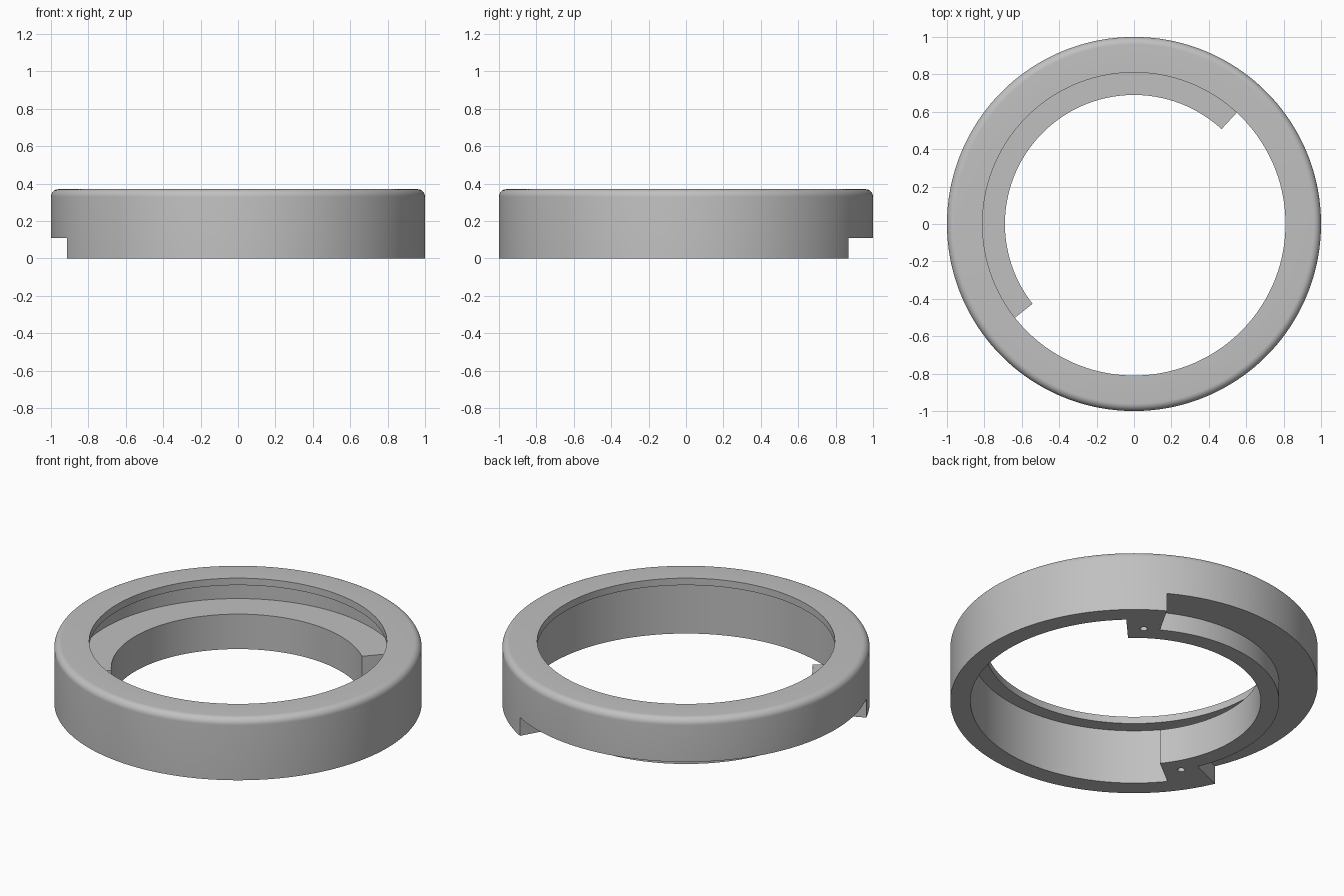
import bpy, bmesh
from math import sin, cos, pi, radians

cube = bpy.data.objects.get("Cube")
if cube:
    bpy.data.objects.remove(cube, do_unlink=True)

grey = bpy.data.materials.new("plain_grey")
grey.use_nodes = True
colour = (0.53, 0.53, 0.53, 1)
grey.diffuse_color = colour
grey.node_tree.nodes["Principled BSDF"].inputs["Base Color"].default_value = colour

HEIGHT = 0.37
FILLET = 0.04
FLANGE = (47.3, 218.2)   # angular span of the inner flange, degrees
NOTCH = (60.3, 203.9)    # angular span of the outer rebate
STEP = 2                 # degrees per segment


def revolve(name, profile, start=0, end=360):
    """Sweep a closed (radius, z) profile about the z axis."""
    bm = bmesh.new()
    full = end - start == 360
    steps = round((end - start) / STEP)
    rings = []
    for i in range(steps if full else steps + 1):
        a = radians(start + (end - start) * i / steps)
        rings.append([bm.verts.new((r * cos(a), r * sin(a), z)) for r, z in profile])
    n = len(profile)
    for i in range(steps):
        p, q = rings[i], rings[(i + 1) % len(rings)]
        for j in range(n):
            k = (j + 1) % n
            bm.faces.new((p[j], q[j], q[k], p[k]))
    if not full:
        bm.faces.new(rings[0])
        bm.faces.new(rings[-1])
    bmesh.ops.recalc_face_normals(bm, faces=bm.faces)
    return finish(name, bm)


def finish(name, bm):
    mesh = bpy.data.meshes.new(name)
    bm.to_mesh(mesh)
    bm.free()
    mesh.materials.append(grey)
    ob = bpy.data.objects.new(name, mesh)
    bpy.context.collection.objects.link(ob)
    return ob


def box_profile(r0, r1, z0, z1):
    return [(r0, z0), (r1, z0), (r1, z1), (r0, z1)]


def combine(target, tool, operation):
    mod = target.modifiers.new(tool.name, "BOOLEAN")
    mod.operation = operation
    mod.solver = "EXACT"
    mod.object = tool
    bpy.context.view_layer.objects.active = target
    bpy.ops.object.modifier_apply(modifier=mod.name)
    bpy.data.objects.remove(tool, do_unlink=True)


# Outer ring with a rounded top edge and an overhanging top lip
arc = [(1 - FILLET + FILLET * cos(i * pi / 16), HEIGHT - FILLET + FILLET * sin(i * pi / 16))
       for i in range(9)]
ring = revolve("ring_body", [(0.89, 0), (1, 0)] + arc +
               [(0.81, HEIGHT), (0.81, 0.328), (0.89, 0.328)])

# Partial inner flange
combine(ring, revolve("inner_flange", box_profile(0.69, 0.95, 0, 0.21), *FLANGE), "UNION")

# Rebate around the lower outside edge
combine(ring, revolve("rebate_cutter", box_profile(0.79, 1.1, -0.1, 0.11), *NOTCH), "DIFFERENCE")

# Small blind hole in the middle of each end pad
for pad in zip(FLANGE, NOTCH):
    a = radians(sum(pad) / 2)
    bm = bmesh.new()
    bmesh.ops.create_cone(bm, cap_ends=True, segments=24, radius1=0.02, radius2=0.02, depth=0.2)
    bmesh.ops.translate(bm, verts=bm.verts, vec=(0.79 * cos(a), 0.79 * sin(a), 0))
    combine(ring, finish("hole_cutter", bm), "DIFFERENCE")

# Smooth curved walls, crisp corners
bpy.ops.object.select_all(action="DESELECT")
ring.select_set(True)
bpy.context.view_layer.objects.active = ring
bpy.ops.object.shade_smooth_by_angle(angle=radians(30))
